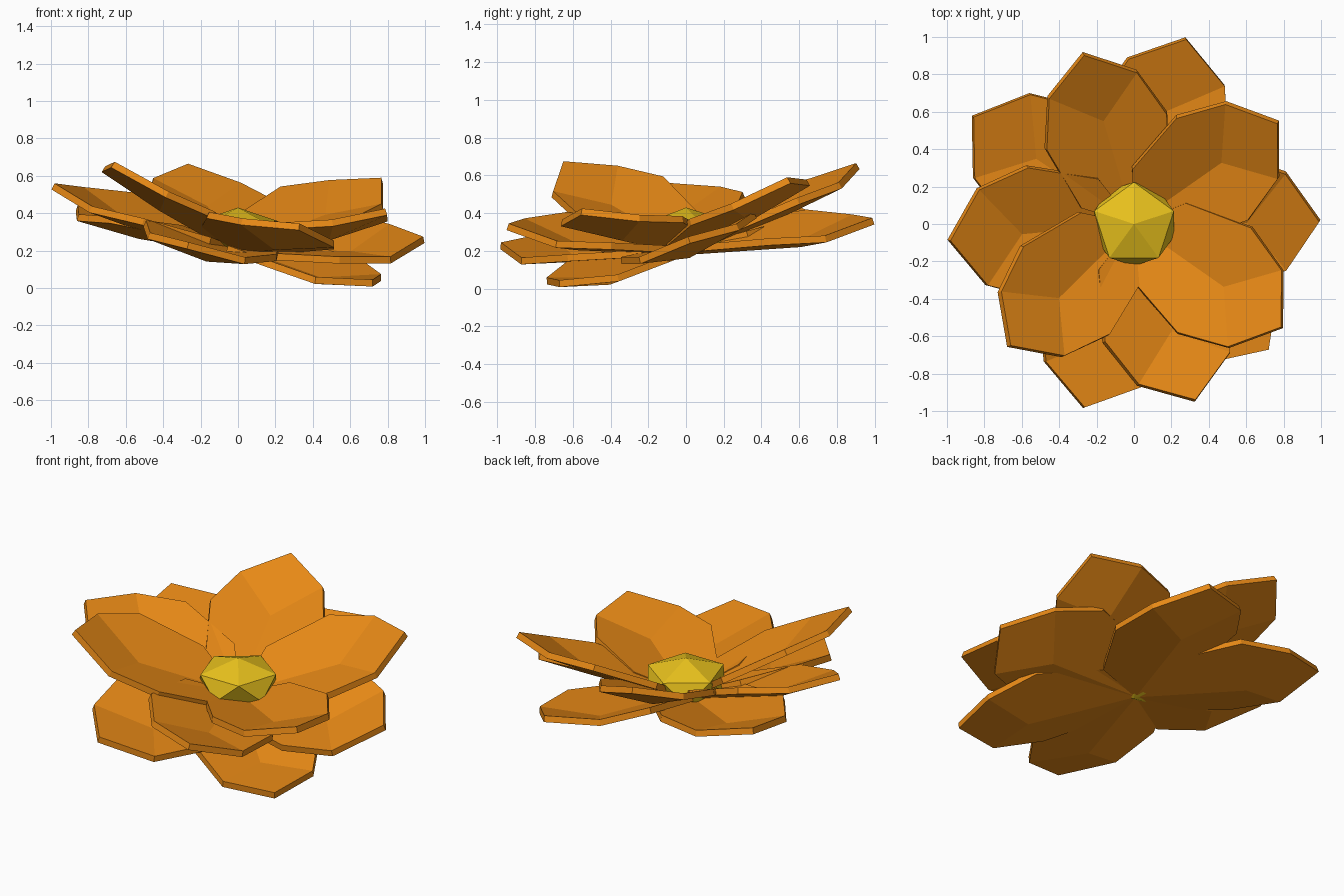
import bpy, bmesh
from math import radians, sin, cos, pi

if "Cube" in bpy.data.objects:
    bpy.data.objects.remove(bpy.data.objects["Cube"])


def material(name, color):
    m = bpy.data.materials.new(name)
    m.diffuse_color = color
    m.use_nodes = True
    m.node_tree.nodes["Principled BSDF"].inputs["Base Color"].default_value = m.diffuse_color
    return m


orange = material("petal_orange", (0.80, 0.25, 0.008, 1))
yellow = material("centre_yellow", (0.82, 0.54, 0.012, 1))

BASE_Z = 0.215
CUP = 0.25
THICK = 0.037
# half outline of one petal: (distance along, half width)
HALF = [(0.17, 0.26), (0.545, 0.355), (0.82, 0.26)]


def petal(name, angle, reach, tip_z, roll):
    """Cupped petal: two side facets meeting on a spine, and a tip facet."""
    slope = (tip_z - BASE_Z) / reach - 0.09
    c, s = cos(radians(angle)), sin(radians(angle))
    bm = bmesh.new()

    def vert(along, lat, lift):
        a, l = along * reach, lat * reach
        z = BASE_Z + slope * a + roll * l + lift * reach
        return bm.verts.new((a * c - l * s, a * s + l * c, z))

    base = vert(0, 0, 0)
    mid = vert(0.61, 0, 0)
    tip = vert(1, 0, 0.09)
    left = [vert(a, w, CUP * w) for a, w in HALF]
    right = [vert(a, -w, CUP * w) for a, w in HALF]
    bm.faces.new([base, mid] + left[::-1])
    bm.faces.new([base] + right + [mid])
    bm.faces.new([mid, right[-1], tip, left[-1]])
    bm.normal_update()
    me = bpy.data.meshes.new(name)
    bm.to_mesh(me)
    bm.free()
    me.materials.append(orange)
    ob = bpy.data.objects.new(name, me)
    bpy.context.collection.objects.link(ob)
    mod = ob.modifiers.new("thickness", 'SOLIDIFY')
    mod.thickness = THICK
    mod.offset = -1


# petals: heading in degrees, reach, tip height, sideways roll
PETALS = [
    (0.6, 0.99, 0.275, 0.34),
    (35.0, 0.935, 0.59, 0.26),
    (74.2, 1.025, 0.375, 0.21),
    (106.5, 0.94, 0.665, 0.05),
    (146.3, 1.03, 0.445, 0.0),
    (185.2, 0.985, 0.56, -0.20),
    (224.6, 0.925, 0.675, -0.28),
    (255.0, 1.015, 0.245, -0.25),
    (289.3, 0.995, 0.345, -0.23),
    (317.0, 0.985, 0.045, 0.03),
    (325.0, 0.96, 0.425, 0.05),
]
for i, p in enumerate(PETALS):
    petal(f"petal_{i + 1}", *p)

# flower centre: flattened icosahedron
bpy.ops.mesh.primitive_ico_sphere_add(subdivisions=1, radius=0.25,
                                      location=(0, 0, 0.3), rotation=(0, 0, pi / 2))
centre = bpy.context.object
centre.name = "flower_centre"
centre.scale = (1, 1, 0.52)
centre.data.materials.append(yellow)
